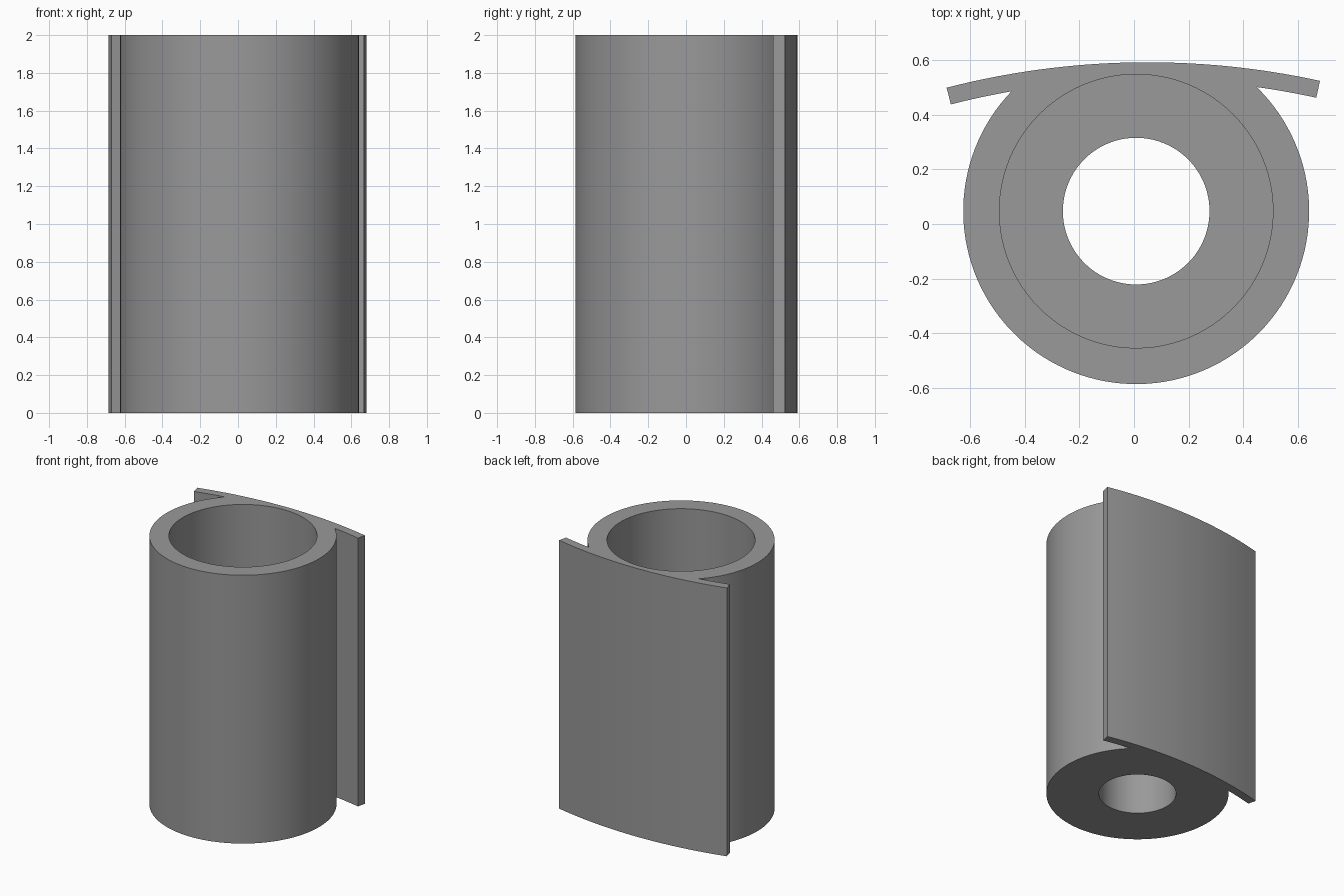
import bpy, bmesh, math

if "Cube" in bpy.data.objects:
    bpy.data.objects.remove(bpy.data.objects["Cube"])

CX, CY = 0.008, 0.047            # tube axis
R_OUT, R_BORE, R_HOLE = 0.632, 0.50, 0.268
LEDGE_Z, HEIGHT = 0.40, 2.0
PX, PY, R_PLATE, THICK = 0.05, -2.36, 2.951, 0.063   # curved plate
TILT, SPAN = math.radians(1.05), math.radians(13.37)


def arc(cx, cy, r, a0, a1, n):
    return [(cx + r * math.cos(a0 + (a1 - a0) * i / n),
             cy + r * math.sin(a0 + (a1 - a0) * i / n)) for i in range(n + 1)]


def circle(r, n=96):
    return arc(CX, CY, r, 0, 2 * math.pi, n)[:-1]


# Where the plate's inner face meets the tube
r_in = R_PLATE - THICK
dx, dy = CX - PX, CY - PY
d = math.hypot(dx, dy)
base = math.atan2(dy, dx)
on_plate = math.acos((r_in**2 + d**2 - R_OUT**2) / (2 * r_in * d))
on_tube = math.acos((R_OUT**2 + d**2 - r_in**2) / (2 * R_OUT * d))
mid = math.pi / 2 + TILT

# Outer outline, counter-clockwise: plate back, left wing, tube, right wing
outline = arc(PX, PY, R_PLATE, mid - SPAN, mid + SPAN, 32)
outline += arc(PX, PY, r_in, mid + SPAN, base + on_plate, 8)
outline += arc(CX, CY, R_OUT, base + math.pi - on_tube,
               base + math.pi + on_tube, 96)[1:]
outline += arc(PX, PY, r_in, base - on_plate, mid - SPAN, 8)[1:]

bm = bmesh.new()


def ring(points, z):
    return [bm.verts.new((x, y, z)) for x, y in points]


def walls(a, b):
    for i in range(len(a)):
        j = (i + 1) % len(a)
        bm.faces.new((a[i], a[j], b[j], b[i]))


def cap(*loops):
    edges = []
    for loop in loops:
        for i in range(len(loop)):
            pair = (loop[i - 1], loop[i])
            edges.append(bm.edges.get(pair) or bm.edges.new(pair))
    bmesh.ops.triangle_fill(bm, use_beauty=True, use_dissolve=False, edges=edges)


# Outside, bore and narrow lower hole
low, high = ring(outline, 0), ring(outline, HEIGHT)
bore_low, bore_high = ring(circle(R_BORE), LEDGE_Z), ring(circle(R_BORE), HEIGHT)
hole_low, hole_high = ring(circle(R_HOLE), 0), ring(circle(R_HOLE), LEDGE_Z)
walls(low, high)
walls(bore_high, bore_low)
walls(bore_low, hole_high)       # ledge inside the bore
walls(hole_high, hole_low)
cap(low, hole_low)
cap(high, bore_high)
bmesh.ops.recalc_face_normals(bm, faces=bm.faces)

mesh = bpy.data.meshes.new("tube_bracket")
bm.to_mesh(mesh)
bm.free()
body = bpy.data.objects.new("tube_bracket", mesh)
bpy.context.collection.objects.link(body)

grey = bpy.data.materials.new("plain_grey")
grey.diffuse_color = (0.32, 0.32, 0.32, 1)
grey.use_nodes = True
grey.node_tree.nodes["Principled BSDF"].inputs["Base Color"].default_value = grey.diffuse_color
mesh.materials.append(grey)

bpy.context.view_layer.objects.active = body
body.select_set(True)
bpy.ops.object.shade_smooth_by_angle(angle=math.radians(30))
